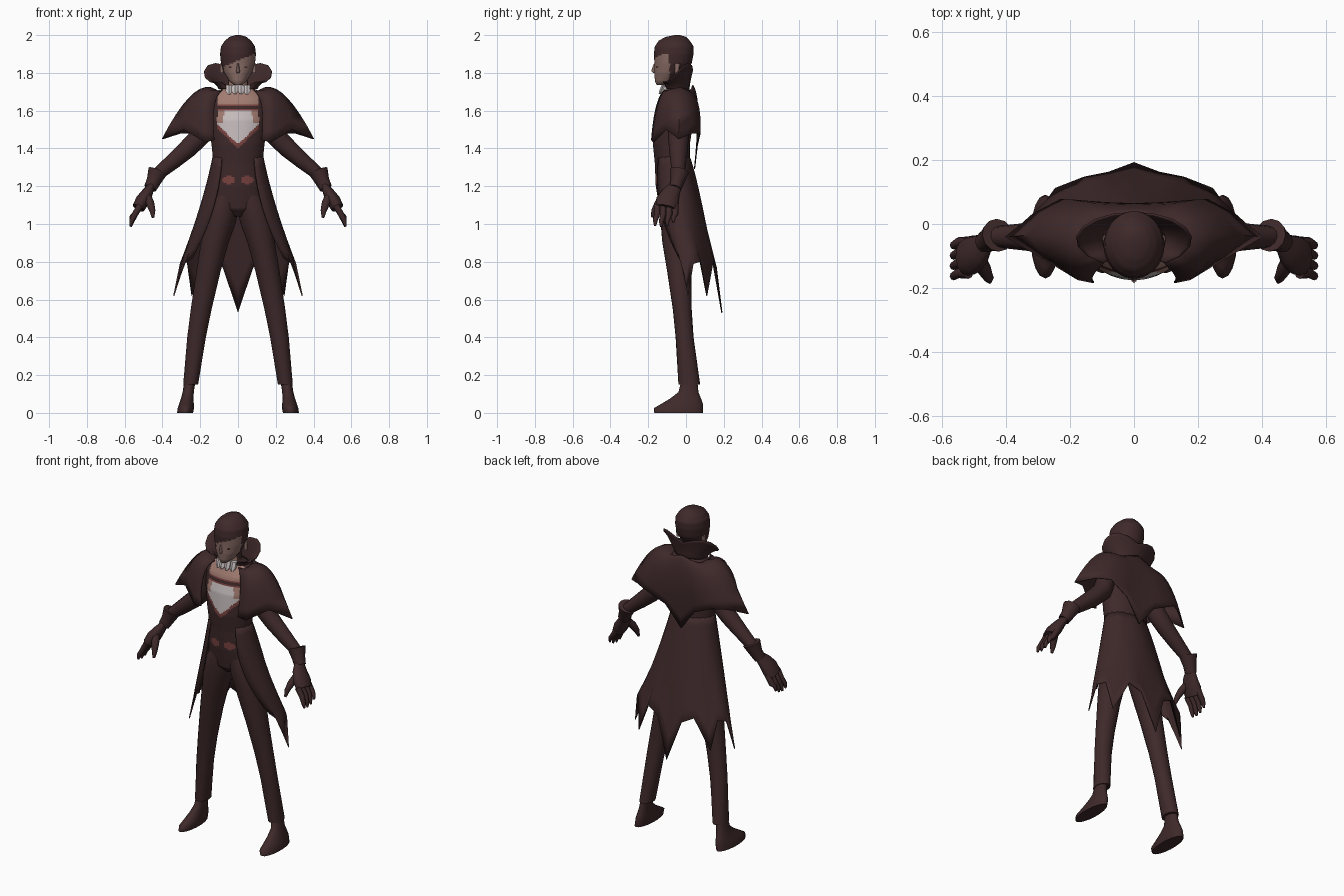
import bpy, bmesh
from math import sin, cos, pi, radians
from mathutils import Vector

if "Cube" in bpy.data.objects:
    bpy.data.objects.remove(bpy.data.objects["Cube"])


def material(name, *colour):
    m = bpy.data.materials.new(name)
    m.use_nodes = True
    m.diffuse_color = (*colour, 1)
    m.node_tree.nodes["Principled BSDF"].inputs["Base Color"].default_value = (*colour, 1)
    return m


CLOTH = material("dark brown cloth", .049, .022, .023)
WHITE = material("white linen", .58, .52, .52)
SKIN = material("warm skin", .36, .2, .165)
FACE = material("shaded face skin", .25, .15, .13)
RED = material("dull red trim", .19, .055, .05)


def finish(name, bm, mats, mirror=False, thick=0, angle=60, rule=None):
    """Turn a bmesh into a smooth-shaded object with optional modifiers."""
    bmesh.ops.recalc_face_normals(bm, faces=bm.faces)
    if rule:
        for face in bm.faces:
            face.material_index = rule(face.calc_center_median())
    mesh = bpy.data.meshes.new(name)
    bm.to_mesh(mesh)
    bm.free()
    ob = bpy.data.objects.new(name, mesh)
    bpy.context.collection.objects.link(ob)
    for m in mats:
        mesh.materials.append(m)
    bpy.ops.object.select_all(action='DESELECT')
    ob.select_set(True)
    bpy.context.view_layer.objects.active = ob
    bpy.ops.object.shade_smooth_by_angle(angle=radians(angle))
    if mirror:
        ob.modifiers.new("Mirror", 'MIRROR')
    if thick:
        shell = ob.modifiers.new("Solidify", 'SOLIDIFY')
        shell.thickness = thick
        shell.offset = 0


def bridge(bm, rings, closed=True):
    """Skin neighbouring rings of points with quads, capping closed lofts."""
    loops = [[bm.verts.new(p) for p in ring] for ring in rings]
    n = len(loops[0])
    for a, b in zip(loops, loops[1:]):
        for i in range(n if closed else n - 1):
            j = (i + 1) % n
            bm.faces.new((a[i], a[j], b[j], b[i]))
    if closed:
        bm.faces.new(loops[0])
        bm.faces.new(loops[-1])


def stack(name, rows, mats, n=18, step=None, lean=lambda z: 0, **options):
    """Loft of level ovals; rows are (z, half width, front y, back y), lean gives centre x."""
    if step:
        fine = []
        for a, b in zip(rows, rows[1:]):
            count = max(1, round((b[0] - a[0]) / step))
            fine += [[p + (q - p) * i / count for p, q in zip(a, b)] for i in range(count)]
        rows = fine + [rows[-1]]
    turns = [2 * pi * i / n for i in range(n)]
    bm = bmesh.new()
    bridge(bm, [[(lean(z) + half * sin(t),
                  (front + back) / 2 + (back - front) / 2 * cos(t), z) for t in turns]
                for z, half, front, back in rows])
    finish(name, bm, mats, **options)


def tube(name, path, n=12, flat=1):
    """Mirrored limb along (x, y, z, radius) points; flat scales its thickness."""
    points = [Vector(p[:3]) for p in path]
    rings = []
    for i, p in enumerate(points):
        along = (points[min(i + 1, len(points) - 1)] - points[max(i - 1, 0)]).normalized()
        across = Vector((0, 1, 0))
        across = (across - along * across.dot(along)).normalized()
        up = along.cross(across) * flat
        rings.append([p + path[i][3] * (across * cos(2 * pi * k / n) + up * sin(2 * pi * k / n))
                      for k in range(n)])
    bm = bmesh.new()
    bridge(bm, rings)
    finish(name, bm, [CLOTH], mirror=True)


def drape(name, columns, steps=10):
    """Mirrored cloth sheet; every column curves through top, middle and hem."""
    bm = bmesh.new()
    rows = []
    for s in range(steps + 1):
        t = s / steps
        weights = ((1 - t) * (1 - 2 * t), 4 * t * (1 - t), t * (2 * t - 1))
        rows.append([sum((Vector(p) * w for p, w in zip(column, weights)), Vector())
                     for column in columns])
    bridge(bm, rows, closed=False)
    finish(name, bm, [CLOTH], mirror=True, thick=.006, angle=70)


# Torso with shirt, strap and waist ornament picked out by face position
def torso_rule(c):
    cloth, white, skin, red = range(4)
    x, z = abs(c.x), c.z
    if c.y > -.08:
        return cloth
    if Vector(((x - .048) / .034, (z - 1.232) / .021)).length < 1:
        return red
    if z > 1.73:
        return skin
    if x > .11 or z < 1.39 or 1.607 < z < 1.628:
        return cloth
    if z > 1.6:
        return skin if z > 1.633 else red
    edge = z - 1.42
    if x < edge:
        return skin if x > .076 and z > 1.53 else white
    return red if x < edge + .022 else cloth


stack("torso", [(1.04, .05, -.1, .02), (1.08, .11, -.14, .04), (1.14, .15, -.15, .05),
                (1.2, .14, -.16, .03), (1.32, .13, -.165, .02), (1.42, .14, -.175, .02),
                (1.55, .16, -.17, .04), (1.65, .165, -.145, .045), (1.7, .12, -.12, .03),
                (1.73, .055, -.11, 0), (1.8, .045, -.11, 0)],
      [CLOTH, WHITE, SKIN, RED], n=96, step=.008, rule=torso_rule)


# Head: hair covers the skull and sweeps diagonally over the brow
def head_rule(c):
    fringe = 1.865 + .4 * c.x
    hair = c.y > -.088 or c.z > fringe or c.x < -.075
    return 0 if hair and c.z > 1.752 else 1


stack("head", [(1.735, .02, -.155, -.11), (1.755, .045, -.164, -.06), (1.8, .073, -.168, 0),
               (1.85, .09, -.167, .03), (1.9, .095, -.17, .04), (1.94, .09, -.165, .04),
               (1.97, .07, -.145, .02), (1.99, .045, -.11, 0), (2, .015, -.06, -.03)],
      [CLOTH, FACE], n=48, step=.008, rule=head_rule)
stack("nose", [(1.8, .01, -.174, -.15), (1.81, .01, -.184, -.15), (1.85, .006, -.17, -.15)],
      [FACE], n=8)
stack("eyes", [(1.827, .012, -.159, -.14), (1.834, .015, -.159, -.14)],
      [CLOTH], n=10, mirror=True, lean=lambda z: .036)
stack("ears", [(1.8, .01, -.06, -.04), (1.85, .01, -.06, -.03)],
      [FACE], n=10, mirror=True, lean=lambda z: .087)

# Ruffled cravat
for side, x in (("inner", .017), ("outer", .048)):
    y = 5 * x * x - .13
    stack(side + "_cravat_ruffles",
          [(1.69 - x / 10, .008, y - .016, y + .01), (1.703, .02, y - .014, y + .02),
           (1.737, .018, y, y + .03)],
          [WHITE], n=6, angle=25, mirror=True, lean=lambda z: x)

# Standing collar flaring out to points
collar = []
for i in range(8):
    a = radians(21 * i)
    base = Vector((.1 * sin(a), .065 * cos(a) - .05, 1.715))
    rim = Vector((.18 * sin(a), .085 * cos(a) - .05, 1.8 + .04 * sin(2 * a) + .015 * cos(a)))
    collar.append((base, base.lerp(rim, .4) + Vector((0, 0, .01)), rim))
drape("collar", collar)

# Shoulder cape, from the back point round to the front edge
cape_hem = [(0, .045, 1.29), (.1, .06, 1.42), (.23, .075, 1.48), (.305, .035, 1.48),
            (.4, -.04, 1.45), (.285, -.105, 1.5), (.175, -.172, 1.432), (.125, -.182, 1.445)]
cape = []
for i, low in enumerate(cape_hem):
    a = radians(21 * i)
    depth = max(-1, min(1, 1.4 * cos(a)))
    cape.append(((.095 * min(1, 1.6 * sin(a)), .08 * cos(a) - .045, 1.735 - .045 * sin(a)),
                 (.23 * sin(a), .109 * depth - .047, 1.59 + .105 * sin(a) ** 2), low))
drape("shoulder_cape", cape)

# Open coat skirt with a jagged hem
coat_hem = [(0, .19, .53), (.08, .16, .77), (.155, .145, .81), (.245, .11, .62), (.27, .075, .8),
            (.305, .04, .79), (.34, .01, .62), (.285, -.02, .79), (.24, -.035, .82)]
coat = []
for i, low in enumerate(coat_hem):
    a = radians(17.5 * i)
    coat.append(((.131 * sin(a), .09 * cos(a) - .074, 1.36),
                 (.2 * sin(a), .125 * cos(a) - .04, 1.09), low))
drape("coat_skirt", coat)

# Legs spread toward the feet, with pointed flat-soled shoes
stack("trouser_legs", [(.15, .04, -.04, .075), (.4, .05, -.055, .04), (.55, .056, -.07, .03),
                       (.75, .065, -.1, .03), (.9, .074, -.125, .04), (1, .088, -.134, .05),
                       (1.1, .086, -.145, .045), (1.2, .05, -.135, .02)],
      [CLOTH], mirror=True, lean=lambda z: .26 - .16 * z ** 1.5)
stack("shoes", [(0, .043, -.168, .09), (.025, .044, -.17, .09), (.045, .04, -.135, .09),
                (.075, .034, -.085, .08), (.11, .03, -.04, .066), (.17, .03, -.025, .06)],
      [CLOTH], mirror=True, lean=lambda z: .28 - .15 * z)

# Arms and gloves
tube("sleeves", [(.14, -.05, 1.63, .055), (.2, -.04, 1.465, .055), (.265, -.04, 1.4, .05),
                 (.34, -.04, 1.335, .043), (.43, -.04, 1.26, .033)])
tube("glove_cuffs", [(.425, -.035, 1.28, .052), (.447, -.046, 1.225, .038),
                     (.465, -.058, 1.19, .034)])
tube("palms", [(.46, -.055, 1.2, .033), (.48, -.08, 1.165, .05), (.505, -.097, 1.125, .062),
               (.527, -.107, 1.085, .056)], flat=.6)
for i, finger in enumerate(("little", "ring", "middle", "index")):
    y, tip = -.057 - .032 * i, .985 + .006 * (i - 2) ** 2
    tube(finger + "_fingers", [(.517, y, 1.1, .018), (.546, y, 1.05, .016),
                               (.563, y - .01, tip + .027, .013), (.568, y - .01, tip, .006)], n=8)
tube("thumbs", [(.485, -.11, 1.15, .024), (.465, -.145, 1.11, .022), (.453, -.168, 1.07, .016),
                (.45, -.18, 1.035, .007)], n=8)
